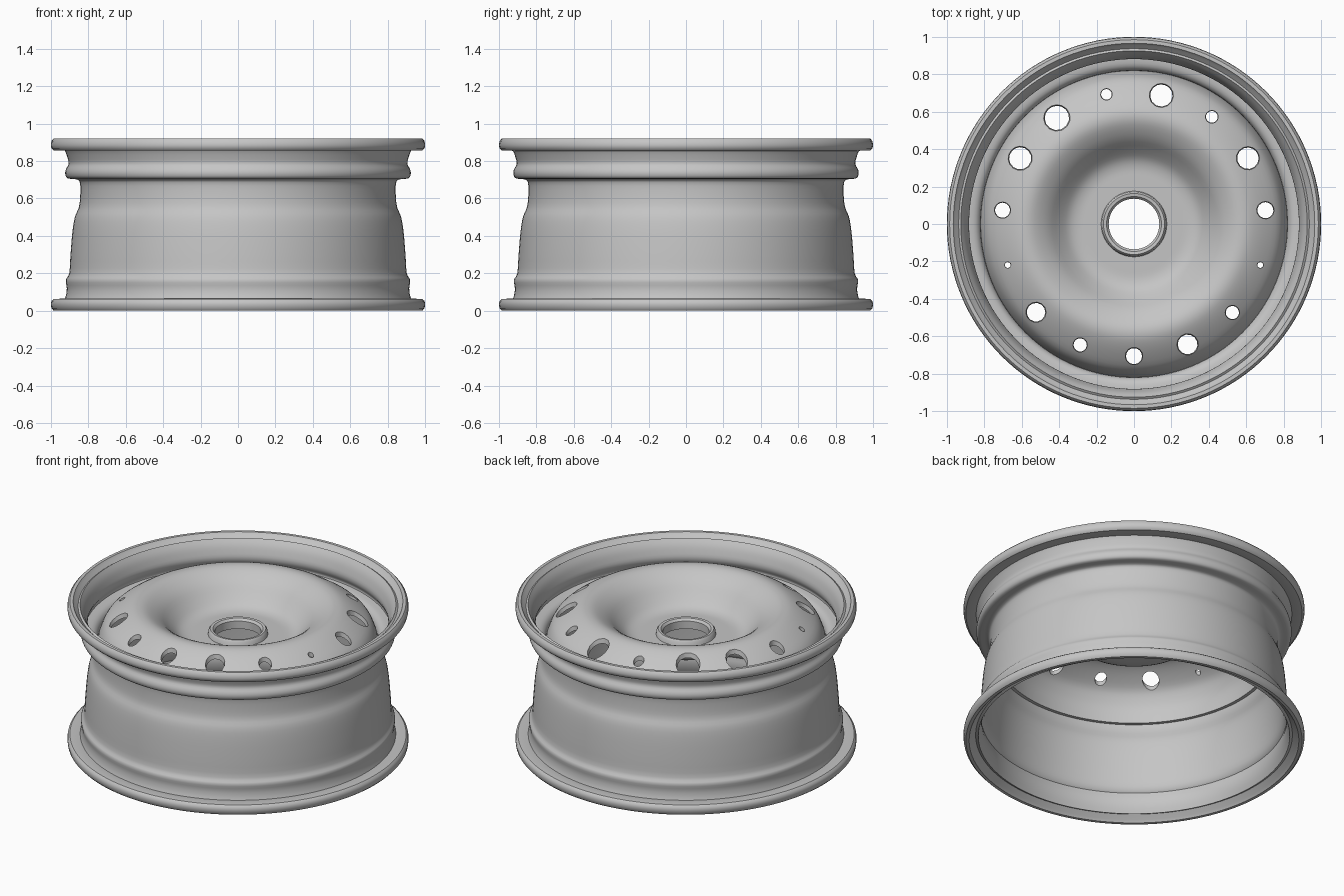
import bpy
import bmesh
from math import cos, sin, pi, radians
from mathutils import Matrix, Vector

SEGMENTS = 128
HEIGHT = 0.92
SHEET = 0.024

if "Cube" in bpy.data.objects:
    bpy.data.objects.remove(bpy.data.objects["Cube"])

steel = bpy.data.materials.new("grey_steel")
steel.use_nodes = True
steel.diffuse_color = (0.56, 0.56, 0.56, 1)
steel.node_tree.nodes["Principled BSDF"].inputs["Base Color"].default_value = steel.diffuse_color


def make_object(name, bm):
    bmesh.ops.recalc_face_normals(bm, faces=bm.faces)
    mesh = bpy.data.meshes.new(name)
    bm.to_mesh(mesh)
    bm.free()
    mesh.materials.append(steel)
    obj = bpy.data.objects.new(name, mesh)
    bpy.context.collection.objects.link(obj)
    return obj


def select_only(obj):
    bpy.ops.object.select_all(action="DESELECT")
    obj.select_set(True)
    bpy.context.view_layer.objects.active = obj


def smooth(obj, degrees=40):
    select_only(obj)
    bpy.ops.object.shade_smooth_by_angle(angle=radians(degrees))


def rounded(path, steps=3):
    """Smooth curve through the path points."""
    pts = [Vector(p) for p in path]
    pts = [pts[0]] + pts + [pts[-1]]
    out = []
    for a, b, c, d in zip(pts, pts[1:], pts[2:], pts[3:]):
        for i in range(steps):
            t = i / steps
            out.append(b + 0.5 * t * (c - a + t * (2 * a - 5 * b + 4 * c - d + t * (3 * (b - c) + d - a))))
    return out + [pts[-1]]


def thicken(path, thickness):
    """Closed section made from an open path and its offset copy."""
    offset = []
    for i, p in enumerate(path):
        along = path[min(i + 1, len(path) - 1)] - path[max(i - 1, 0)]
        offset.append(p + thickness * Vector((-along.y, along.x)).normalized())
    return path + offset[::-1]


def lathe(name, section):
    """Revolve a closed (radius, height) section around z."""
    bm = bmesh.new()
    rings = []
    for s in range(SEGMENTS):
        a = 2 * pi * s / SEGMENTS
        rings.append([bm.verts.new((r * cos(a), r * sin(a), z)) for r, z in section])
    count = len(section)
    for s in range(SEGMENTS):
        near, far = rings[s], rings[(s + 1) % SEGMENTS]
        for i in range(count):
            j = (i + 1) % count
            bm.faces.new((near[i], far[i], far[j], near[j]))
    return make_object(name, bm)


# Barrel: stepped sheet wall, thickened towards the axis
wall = [(0.935, 0.04), (0.92, 0.08), (0.915, 0.12), (0.92, 0.165), (0.902, 0.2),
        (0.895, 0.3), (0.885, 0.42), (0.872, 0.5), (0.85, 0.555), (0.843, 0.62),
        (0.845, 0.685), (0.865, 0.702), (0.91, 0.708), (0.923, 0.73), (0.92, 0.755),
        (0.905, 0.785), (0.912, 0.82), (0.925, 0.855), (0.945, 0.885)]
smooth(lathe("barrel", thicken(rounded(wall), SHEET)))

# Rolled lips, mirrored top and bottom
lip = [(0.925, 0.855), (0.985, 0.857), (0.997, 0.868), (1, 0.885), (0.997, 0.907),
       (0.985, HEIGHT), (0.966, HEIGHT), (0.955, 0.905), (0.93, 0.885), (0.91, 0.86)]
smooth(lathe("top_lip", lip))
smooth(lathe("bottom_lip", [(r, HEIGHT - z) for r, z in lip]))

# Dished centre disc
dish = [(0.825, 0.58), (0.822, 0.66), (0.808, 0.72), (0.775, 0.785), (0.71, 0.838),
        (0.64, 0.878), (0.585, 0.893), (0.53, 0.882), (0.46, 0.838), (0.4, 0.775),
        (0.35, 0.73), (0.3, 0.712), (0.24, 0.71), (0.15, 0.71)]
disc = lathe("centre_disc", thicken(rounded(dish), SHEET))

# Vent holes of uneven width, cut by tapered pegs
vent_sizes = [0.045, 0.06, 0.033, 0.062, 0.03, 0.068, 0.062, 0.042,
              0.016, 0.052, 0.037, 0.045, 0.055, 0.037, 0.016]
bm = bmesh.new()
for i, size in enumerate(vent_sizes):
    turn = Matrix.Rotation(radians(6) + 2 * pi * i / len(vent_sizes), 4, "Z")
    place = turn @ Matrix.Translation((0.71, 0, 0.84))
    bmesh.ops.create_cone(bm, cap_ends=True, segments=14, radius1=size * 0.6,
                          radius2=size * 1.5, depth=0.3, matrix=place)
cutter = make_object("vent_cutter", bm)
cutter.hide_render = True
cut = disc.modifiers.new("vents", "BOOLEAN")
cut.operation = "DIFFERENCE"
cut.solver = "EXACT"
cut.object = cutter
select_only(disc)
bpy.ops.object.modifier_apply(modifier=cut.name)
bpy.data.objects.remove(cutter)
smooth(disc)

# Raised collar around the centre bore
collar = [(0.178, 0.69), (0.172, 0.735), (0.163, 0.746), (0.147, 0.744), (0.135, 0.73), (0.135, 0.68)]
smooth(lathe("hub_collar", collar))
